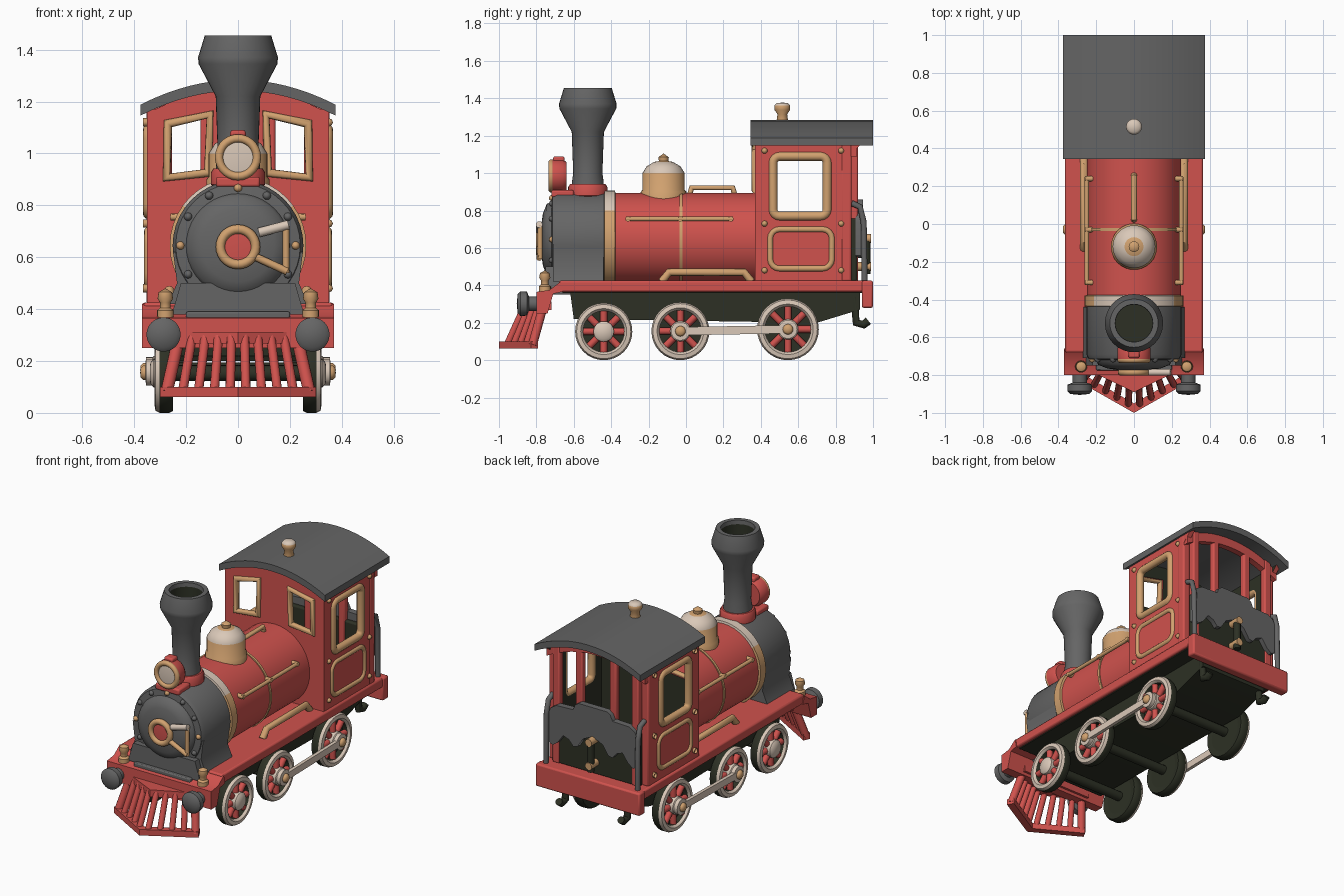
import bpy, bmesh, math
from mathutils import Matrix, Vector

if "Cube" in bpy.data.objects:
    bpy.data.objects.remove(bpy.data.objects["Cube"], do_unlink=True)


def material(name, r, g, b):
    m = bpy.data.materials.new(name)
    m.use_nodes = True
    m.diffuse_color = (r, g, b, 1)
    bsdf = m.node_tree.nodes["Principled BSDF"]
    bsdf.inputs["Base Color"].default_value = (r, g, b, 1)
    bsdf.inputs["Roughness"].default_value = 0.8
    return m


RED = material("red paint", 0.63, 0.085, 0.075)
GREY = material("charcoal grey", 0.13, 0.13, 0.13)
TAN = material("brass tan", 0.64, 0.36, 0.16)
CREAM = material("pale cream", 0.70, 0.58, 0.48)
DARK = material("dark olive black", 0.026, 0.03, 0.018)

# Local axes: Z upright, X looks along +x (y, z), Y looks forward along -y (x, z)
FRAMES = {"Z": Matrix.Identity(3),
          "X": Matrix(((0, 0, 1), (1, 0, 0), (0, 1, 0))),
          "Y": Matrix(((1, 0, 0), (0, 0, -1), (0, 1, 0)))}
parts = []


def add(name, bm, mat, axis="Z", loc=(0, 0, 0)):
    bmesh.ops.remove_doubles(bm, verts=bm.verts, dist=0.0001)
    bm.transform(Matrix.Translation(loc) @ FRAMES[axis].to_4x4())
    bmesh.ops.recalc_face_normals(bm, faces=bm.faces)
    me = bpy.data.meshes.new(name)
    bm.to_mesh(me)
    bm.free()
    me.materials.append(mat)
    ob = bpy.data.objects.new(name, me)
    bpy.context.collection.objects.link(ob)
    parts.append(ob)
    return ob


def paint(ob, mat, rule):
    ob.data.materials.append(mat)
    for p in ob.data.polygons:
        if rule(p.center):
            p.material_index = len(ob.data.materials) - 1


def box(name, lo, hi, mat, bevel=0.01):
    bm = bmesh.new()
    bmesh.ops.create_cube(bm, size=1)
    lo, hi = Vector(lo), Vector(hi)
    bmesh.ops.scale(bm, vec=hi - lo, verts=bm.verts)
    ob = add(name, bm, mat, loc=(lo + hi) / 2)
    mod = ob.modifiers.new("soft_edges", "BEVEL")
    mod.width, mod.segments = bevel, 2


def lathe(name, profile, mat, axis="Z", loc=(0, 0, 0), n=32):
    bm = bmesh.new()
    vs = [bm.verts.new((r, 0, h)) for r, h in profile]
    es = [bm.edges.new(pair) for pair in zip(vs, vs[1:])]
    bmesh.ops.spin(bm, geom=vs + es, cent=(0, 0, 0), axis=(0, 0, 1),
                   angle=math.tau, steps=n)
    return add(name, bm, mat, axis, loc)


def curve_bm(loops, closed, **settings):
    cu = bpy.data.curves.new("outline", "CURVE")
    for key, value in settings.items():
        setattr(cu, key, value)
    for loop in loops:
        sp = cu.splines.new("POLY")
        sp.points.add(len(loop) - 1)
        for p, co in zip(sp.points, loop):
            p.co = (*co, 0, 1) if len(co) == 2 else (*co, 1)
        sp.use_cyclic_u = closed
    ob = bpy.data.objects.new("outline", cu)
    bpy.context.collection.objects.link(ob)
    bpy.context.view_layer.update()
    deps = bpy.context.evaluated_depsgraph_get()
    me = bpy.data.meshes.new_from_object(ob.evaluated_get(deps))
    bm = bmesh.new()
    bm.from_mesh(me)
    bpy.data.objects.remove(ob)
    bpy.data.curves.remove(cu)
    bpy.data.meshes.remove(me)
    return bm


def tube(name, pts, r, mat, closed=False, axis="Z", loc=(0, 0, 0)):
    bm = curve_bm([pts], closed, dimensions="3D", bevel_depth=r,
                  bevel_resolution=4, use_fill_caps=not closed)
    add(name, bm, mat, axis, loc)


def plate(name, loops, depth, mat, axis="Z", loc=(0, 0, 0)):
    bm = curve_bm(loops, True, dimensions="2D", fill_mode="BOTH", extrude=depth / 2)
    return add(name, bm, mat, axis, loc)


def circle(r, n=28):
    return [(r * math.cos(math.tau * i / n), r * math.sin(math.tau * i / n)) for i in range(n)]


def rounded(x0, x1, y0, y1, r):
    pts = []
    for k, (cx, cy) in enumerate(((x1 - r, y1 - r), (x0 + r, y1 - r), (x0 + r, y0 + r), (x1 - r, y0 + r))):
        for i in range(5):
            a = math.pi / 2 * (k + i / 4)
            pts.append((cx + r * math.cos(a), cy + r * math.sin(a)))
    return pts


def mirrored(half):
    return half + [(-x, z) for x, z in reversed(half)]


def rivet(name, axis, loc, mat, r=0.014):
    lathe(name, [(r, -r), (r, 0), (r * 0.7, r * 0.7), (0, r)], mat, axis, loc, 12)


# Chassis
box("deck", (-0.365, -0.68, 0.365), (0.365, 0.98, 0.425), RED)
box("deck_underside", (-0.345, -0.66, 0.358), (0.345, 0.95, 0.37), DARK, 0.002)
plate("front_beam", [[(-0.8, 0.25), (-0.8, 0.365), (-0.73, 0.375), (-0.67, 0.42), (-0.66, 0.366), (-0.71, 0.355),
                      (-0.74, 0.25)]], 0.74, RED, "X")
box("rear_beam", (-0.37, 0.94, 0.28), (0.37, 1.0, 0.425), RED)
plate("underframe", [[(-0.62, 0.37), (-0.6, 0.22), (0.7, 0.2), (0.93, 0.27), (0.93, 0.37)]], 0.48, DARK, "X")

# Boiler and smokebox
MID = (0, 0, 0.645)
lathe("boiler", [(0, -0.39), (0.25, -0.39), (0.25, 0.42), (0, 0.42)], RED, "Y", MID, 40)
ring = lathe("boiler_front_ring", [(0.24, 0.375), (0.263, 0.38), (0.263, 0.435), (0.24, 0.44)], TAN, "Y", MID, 40)
paint(ring, CREAM, lambda c: c.z > 0.8)
lathe("boiler_band", [(0.24, 0.02), (0.256, 0.02), (0.256, 0.036), (0.24, 0.036)], TAN, "Y", MID, 40)
lathe("smokebox", [(0, 0.42), (0.252, 0.42), (0.252, 0.69), (0.24, 0.715), (0.2, 0.72), (0.19, 0.745),
                   (0.14, 0.765), (0.07, 0.775), (0, 0.775)], GREY, "Y", MID, 40)
plate("smokebox_saddle", [mirrored([(0.25, 0.62), (0.235, 0.5), (0.27, 0.42)])], 0.27, GREY, "Y", (0, -0.575, 0))
plate("saddle_foot", [mirrored([(0.22, 0.5), (0.255, 0.38)])], 0.28, GREY, "Y", (0, -0.61, 0))
box("saddle_step", (-0.2, -0.775, 0.35), (0.2, -0.6, 0.39), GREY, 0.006)
for i in range(12):
    x, z = circle(0.222, 12)[i]
    rivet("smokebox_rivet", "Y", (x, -0.718, 0.645 + z), TAN if i % 3 == 0 else GREY, 0.016)
tube("door_hub_ring", circle(0.068), 0.018, TAN, True, "Y", (0, -0.785, 0.64))
lathe("door_hub", [(0.062, 0.76), (0.062, 0.785), (0, 0.79)], RED, "Y", (0, 0, 0.64))
tube("door_handle_top", [(0.08, -0.785, 0.695), (0.195, -0.785, 0.725)], 0.018, CREAM)
tube("door_handle_bottom", [(0.07, -0.785, 0.6), (0.19, -0.785, 0.545)], 0.015, TAN)
tube("door_handle_bar", [(0.185, -0.78, 0.54), (0.185, -0.78, 0.72)], 0.013, TAN)

# Chimney
STACK = (0, -0.525, 0)
lathe("chimney", [(0.085, 0.86), (0.085, 0.95), (0.078, 1.0), (0.086, 1.22), (0.152, 1.345), (0.154, 1.37),
                  (0.128, 1.455), (0.1, 1.455), (0.098, 1.43)], GREY, "Z", STACK)
lathe("chimney_bore", [(0.1, 1.453), (0.098, 1.3), (0, 1.3)], DARK, "Z", STACK)
lathe("chimney_collar", [(0.08, 0.86), (0.105, 0.88), (0.105, 0.925), (0.095, 0.942), (0.08, 0.942)], RED, "Z", STACK)

# Headlamp
LAMP = (0, 0, 0.985)
lathe("headlamp", [(0, 0.64), (0.075, 0.64), (0.088, 0.66), (0.088, 0.715), (0, 0.715)], RED, "Y", LAMP)
tube("headlamp_ring", circle(0.073), 0.016, TAN, True, "Y", (0, -0.72, 0.985))
lathe("headlamp_lens", [(0.062, 0.71), (0.06, 0.722), (0, 0.728)], CREAM, "Y", LAMP)
box("headlamp_bracket", (-0.085, -0.72, 0.87), (0.085, -0.6, 0.91), RED)
box("headlamp_vent", (-0.03, -0.71, 1.05), (0.03, -0.65, 1.09), RED)

# Steam dome, top rail and side pipes
dome = lathe("steam_dome", [(0.122, 0.83), (0.122, 0.9), (0.113, 0.91), (0.113, 1.0), (0.09, 1.037), (0.05, 1.06),
                            (0.025, 1.064), (0.028, 1.085), (0, 1.105)], TAN, "Z", (0, -0.12, 0))
paint(dome, CREAM, lambda c: 0.98 < c.z < 1.061)
tube("top_rail", [(0, 0.02, 0.88), (0, 0.03, 0.922), (0, 0.25, 0.922), (0, 0.26, 0.88)], 0.016, TAN)
for s in (-1, 1):
    tube("side_handrail", [(s * 0.25, -0.32, 0.755), (s * 0.25, 0.25, 0.755)], 0.012, TAN)
    for y in (-0.31, -0.03, 0.24):
        tube("handrail_stay", [(s * 0.21, y, 0.755), (s * 0.26, y, 0.755)], 0.014, TAN)
    tube("running_pipe", [(s * 0.265, -0.13, 0.42), (s * 0.265, -0.09, 0.47),
                          (s * 0.265, 0.31, 0.47), (s * 0.265, 0.35, 0.42)], 0.021, TAN)

# Cab walls with open windows, frames and rivets
window = rounded(0.465, 0.755, 0.77, 1.09, 0.035)
panel = rounded(0.45, 0.78, 0.49, 0.7, 0.05)
for s in (-1, 1):
    wall = plate("cab_side", [[(0.37, 0.42), (0.87, 0.42), (0.87, 1.09), (0.95, 1.17), (0.37, 1.17)], window],
                 0.03, RED, "X", (s * 0.335, 0, 0))
    paint(wall, DARK, lambda c: abs(c.x) < 0.325)
    tube("side_window_frame", window, 0.024, TAN, True, "X", (s * 0.343, 0, 0))
    tube("side_panel_frame", panel, 0.016, TAN, True, "X", (s * 0.346, 0, 0))
    for y in (0.42, 0.83):
        for z in (0.48, 0.73, 1.12):
            rivet("cab_rivet", "X", (s * 0.35, y, z), TAN, 0.016)
    box("cab_corner_post", (s * 0.328 - 0.025, 0.83, 0.42), (s * 0.328 + 0.025, 0.885, 1.18), RED)
    box("cab_inner_post", (s * 0.28 - 0.025, 0.875, 0.42), (s * 0.28 + 0.025, 0.92, 1.2), RED)
    box("cab_rear_post", (s * 0.12 - 0.024, 0.875, 0.6), (s * 0.12 + 0.024, 0.915, 1.25), RED)


def arch(x, top):
    return top - 0.68 * x * x


xs = [0.375 * i / 8 for i in range(-8, 9)]
front_panes = [[(s * x, z) for x, z in ((0.115, 0.925), (0.108, 1.15), (0.27, 1.115), (0.275, 0.907))]
               for s in (-1, 1)]
wall_top = [(x * 0.93, arch(x, 1.25)) for x in xs]
front = plate("cab_front", [[(0.35, 0.42), (-0.35, 0.42)] + wall_top] + front_panes, 0.03, RED, "Y", (0, 0.385, 0))
paint(front, DARK, lambda c: c.y > 0.395)
for pane in front_panes:
    tube("front_window_frame", pane, 0.021, TAN, True, "Y", (0, 0.372, 0))
lintel = [(x * 0.93, arch(x, 1.245)) for x in xs]
plate("cab_rear_lintel", [lintel + [(x, z - 0.06) for x, z in reversed(lintel)]], 0.04, RED, "Y", (0, 0.895, 0))

# Roof and its vent knob
roof_top = [(x, arch(x, 1.284)) for x in xs]
plate("roof", [roof_top + [(x, z - 0.042) for x, z in reversed(roof_top)]], 0.655, GREY, "Y", (0, 0.672, 0))
knob = lathe("roof_knob", [(0.032, 1.27), (0.026, 1.315), (0.042, 1.338), (0.042, 1.362), (0.03, 1.375), (0, 1.377)],
             TAN, "Z", (0, 0.515, 0), 20)
paint(knob, CREAM, lambda c: c.z > 1.365)

# Rear of the cab
box("rear_wall", (-0.31, 0.88, 0.42), (0.31, 0.915, 0.76), DARK)
apron = [(0.1, 0.86), (0.125, 0.845), (0.14, 0.81), (0.26, 0.805), (0.3, 0.78), (0.315, 0.74), (0.315, 0.56),
         (0.285, 0.545), (0.25, 0.57), (0.21, 0.625), (0.17, 0.61), (0.14, 0.575), (0.11, 0.58), (0.07, 0.64), (0.03, 0.66)]
plate("rear_apron", [mirrored(apron)], 0.04, GREY, "Y", (0, 0.925, 0))
tube("rear_lever", [(0, 0.965, 0.46), (0, 0.965, 0.64)], 0.022, DARK)
for z in (0.5, 0.65):
    tube("rear_lever_knob", [(0, 0.91, z), (0, 0.99, z)], 0.024, TAN)
for s in (-1, 1):
    tube("rear_grab_rail", [(s * 0.325, 0.885, 0.84), (s * 0.325, 0.93, 0.82),
                            (s * 0.325, 0.95, 0.74), (s * 0.325, 0.955, 0.42)], 0.016, GREY)
    tube("rear_hook", [(s * 0.22, 0.9, 0.34), (s * 0.22, 0.91, 0.2), (s * 0.22, 0.95, 0.19),
                       (s * 0.22, 0.975, 0.21)], 0.022, DARK)

# Wheels and coupling rods
HUBS = ((-0.44, 0.153), (-0.03, 0.155), (0.545, 0.165))
for y, r in HUBS:
    tube("axle", [(-0.3, y, r), (0.3, y, r)], 0.03, DARK)
    for s in (-1, 1):
        at = (0, y, r)
        tyre = lathe("wheel_tyre", [(r - 0.043, s * 0.255), (r - 0.008, s * 0.25), (r, s * 0.265), (r, s * 0.302),
                                    (r - 0.008, s * 0.318), (r - 0.03, s * 0.322), (r - 0.043, s * 0.31),
                                    (r - 0.043, s * 0.255)], CREAM, "X", at)
        paint(tyre, DARK, lambda c: abs(c.x) < 0.29)
        lathe("wheel_back", [(0, s * 0.255), (r - 0.03, s * 0.255), (r - 0.03, s * 0.275), (0, s * 0.275)], DARK, "X", at)
        for dy, dz in circle(r - 0.03, 8):
            tube("wheel_spoke", [(s * 0.292, y, r), (s * 0.292, y + dy, r + dz)], 0.019, RED)
        lathe("wheel_hub", [(0.055, s * 0.27), (0.055, s * 0.325), (0.04, s * 0.338), (0, s * 0.34)], CREAM, "X", at, 20)
for s in (-1, 1):
    (y0, z0), (y1, z1) = HUBS[1:]
    plate("coupling_rod", [[(y0, z0 - 0.022), (y1, z1 - 0.022), (y1, z1 + 0.022), (y0, z0 + 0.022)]],
          0.022, CREAM, "X", (s * 0.346, 0, 0))
    for y, z in HUBS[1:]:
        lathe("rod_boss", [(0.05, s * 0.33), (0.05, s * 0.354), (0, s * 0.36)], CREAM, "X", (0, y, z), 20)
        lathe("rod_pin", [(0.028, s * 0.35), (0.028, s * 0.365), (0.018, s * 0.375), (0, s * 0.377)],
              TAN, "X", (0, y, z), 16)

# Cowcatcher
plate("catcher_bottom_rail", [[(-0.3, -0.83), (0, -1.0), (0.3, -0.83), (0.28, -0.79), (0, -0.95), (-0.28, -0.79)]],
      0.038, RED, "Z", (0, 0, 0.081))
plate("catcher_top_rail", [[(-0.25, -0.77), (0, -0.89), (0.25, -0.77), (0.25, -0.72), (-0.25, -0.72)]],
      0.045, RED, "Z", (0, 0, 0.29))
for i in range(10):
    x = -0.275 + 0.55 * i / 9
    tube("catcher_bar", [(x * 0.82, -0.87 + 0.4 * abs(x), 0.3), (x, -0.975 + 0.56 * abs(x), 0.08)],
         0.024 if i in (0, 9) else 0.018, RED)

# Buffers and front marker posts
for s in (-1, 1):
    lathe("buffer", [(0.038, 0.78), (0.038, 0.84), (0.064, 0.85), (0.066, 0.885), (0.05, 0.9), (0, 0.905)],
          GREY, "Y", (s * 0.287, 0, 0.302), 24)
    lathe("marker_post", [(0.032, 0.36), (0.032, 0.395), (0.02, 0.405), (0.02, 0.425), (0.03, 0.44), (0.026, 0.465),
                          (0, 0.48)], TAN, "Z", (s * 0.28, -0.755, 0), 16)

# Smooth shading with crisp edges
for ob in bpy.context.view_layer.objects:
    ob.select_set(ob in parts)
bpy.context.view_layer.objects.active = parts[0]
bpy.ops.object.shade_smooth_by_angle(angle=math.radians(48))
